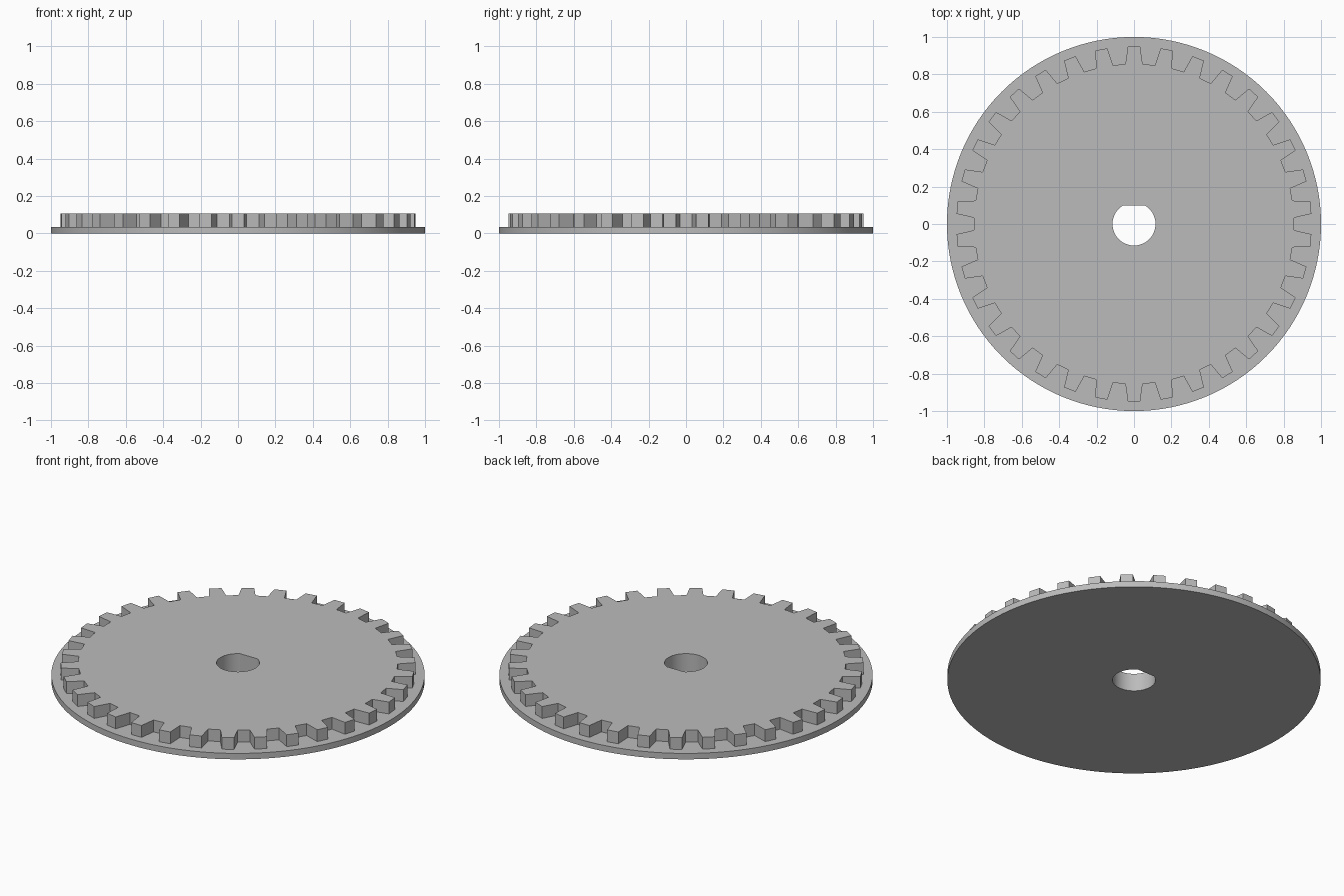
import bpy, bmesh
from math import sin, cos, pi, asin

TEETH = 34
FLANGE_R, TIP_R, ROOT_R = 1.0, 0.95, 0.856
TIP_HALF, ROOT_HALF = 0.033, 0.046     # half widths of a tooth
BORE_R, BORE_FLAT = 0.115, 0.10
FLANGE_Z, TOP_Z = 0.035, 0.105

cube = bpy.data.objects.get("Cube")
if cube:
    bpy.data.objects.remove(cube, do_unlink=True)

grey = bpy.data.materials.new("grey_plastic")
grey.use_nodes = True
colour = (0.5, 0.5, 0.5, 1)
grey.diffuse_color = colour
grey.node_tree.nodes["Principled BSDF"].inputs["Base Color"].default_value = colour


def circle_outline(radius, steps):
    return [(radius * cos(2 * pi * i / steps), radius * sin(2 * pi * i / steps))
            for i in range(steps)]


def gear_outline():
    corners = [(ROOT_R, ROOT_HALF), (TIP_R, TIP_HALF), (TIP_R, -TIP_HALF), (ROOT_R, -ROOT_HALF)]
    points = []
    for i in range(TEETH):
        middle = pi / 2 + 2 * pi * i / TEETH
        for radius, half in reversed(corners):
            a = middle + asin(half / radius)
            points.append((radius * cos(a), radius * sin(a)))
    return points


def bore_outline(steps=64):
    # round shaft hole with a flat on the back
    start = pi - asin(BORE_FLAT / BORE_R)
    sweep = pi + 2 * asin(BORE_FLAT / BORE_R)
    return [(BORE_R * cos(start + sweep * i / steps), BORE_R * sin(start + sweep * i / steps))
            for i in range(steps + 1)]


bm = bmesh.new()


def loop(outline, z):
    verts = [bm.verts.new((x, y, z)) for x, y in outline]
    for i, v in enumerate(verts):
        bm.edges.new((verts[i - 1], v))
    return verts


def wall(low, high):
    for i in range(len(low)):
        bm.faces.new((low[i - 1], low[i], high[i], high[i - 1]))


def cap(outer, inner):
    # flat face between two outlines
    edges = [bm.edges.get((ring[i - 1], ring[i])) for ring in (outer, inner)
             for i in range(len(ring))]
    bmesh.ops.triangle_fill(bm, edges=edges, use_beauty=True)


disc = circle_outline(FLANGE_R, 128)
flange_low, flange_high = loop(disc, 0), loop(disc, FLANGE_Z)
gear_low, gear_high = loop(gear_outline(), FLANGE_Z), loop(gear_outline(), TOP_Z)
bore_low, bore_high = loop(bore_outline(), 0), loop(bore_outline(), TOP_Z)

# rim, teeth and shaft hole, then underside, shelf and top
wall(flange_low, flange_high)
wall(gear_low, gear_high)
wall(bore_low, bore_high)
cap(flange_low, bore_low)
cap(flange_high, gear_low)
cap(gear_high, bore_high)
bmesh.ops.recalc_face_normals(bm, faces=bm.faces)

mesh = bpy.data.meshes.new("flanged_gear")
bm.to_mesh(mesh)
bm.free()
mesh.materials.append(grey)
gear = bpy.data.objects.new("flanged_gear", mesh)
bpy.context.collection.objects.link(gear)

bpy.ops.object.select_all(action="DESELECT")
gear.select_set(True)
bpy.context.view_layer.objects.active = gear
bpy.ops.object.shade_smooth_by_angle(angle=pi / 9)
